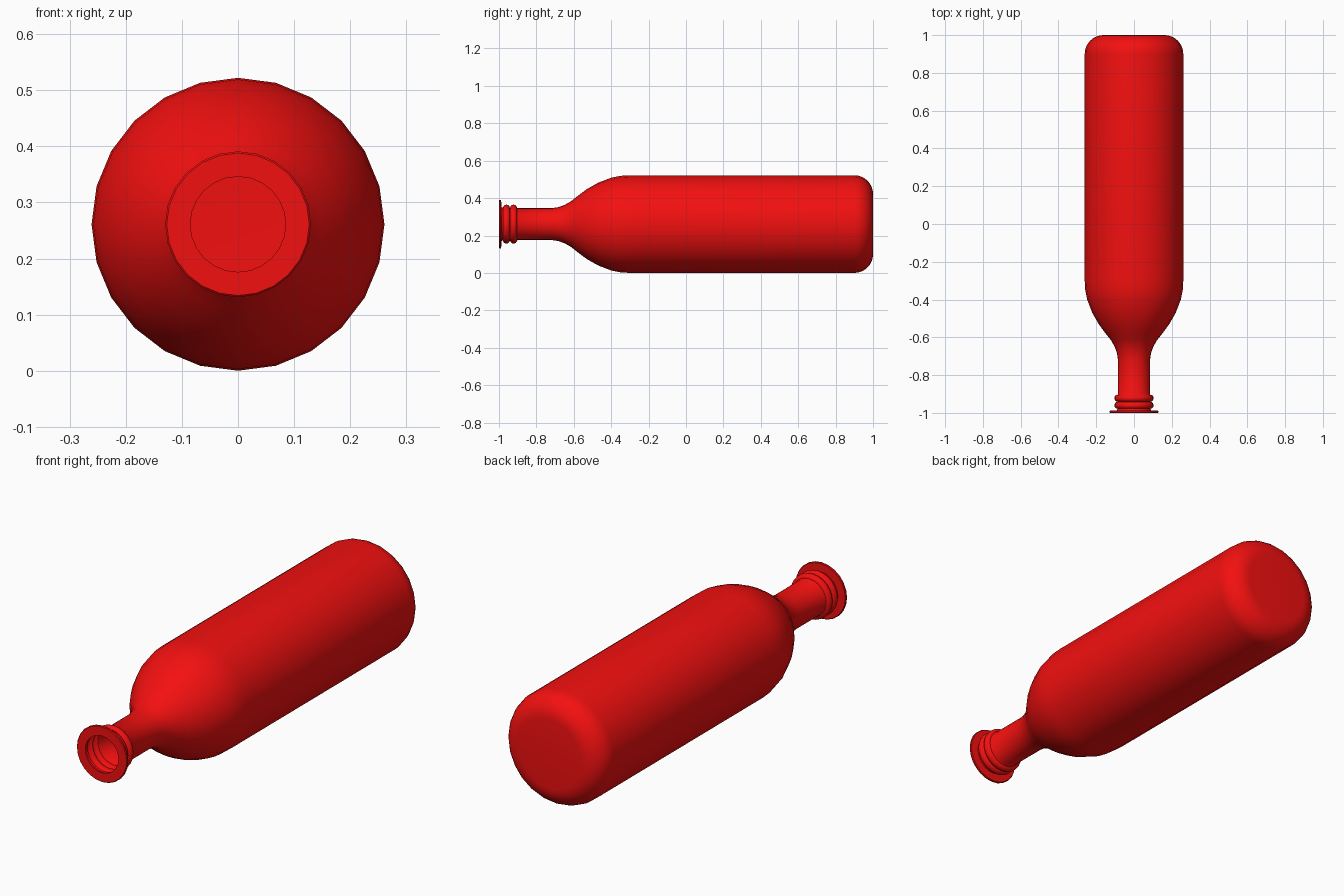
import bpy, bmesh, math

if "Cube" in bpy.data.objects:
    bpy.data.objects.remove(bpy.data.objects["Cube"])

SIDES = 24
R, NECK = 0.261, 0.085


def arc(cy, cr, ry, rr, a0, a1, n):
    """Points (y, radius) along an elliptical arc, angles in degrees."""
    pts = []
    for i in range(n + 1):
        a = math.radians(a0 + (a1 - a0) * i / n)
        pts.append((cy + ry * math.cos(a), cr + rr * math.sin(a)))
    return pts


# Open mouth and thin flat lip
profile = [(-1.0, NECK), (-1.0, 0.127), (-0.997, 0.13), (-0.991, 0.13),
           (-0.988, 0.127), (-0.987, 0.09)]
# Two rounded rings around the neck
for cy in (-0.96, -0.922):
    profile += arc(cy, 0.088, 0.018, 0.016, 180, 0, 8)
# Neck and flowing shoulder
profile += [(-0.90, NECK), (-0.72, NECK), (-0.685, 0.09), (-0.65, 0.102),
            (-0.615, 0.122), (-0.58, 0.15), (-0.53, 0.187), (-0.47, 0.221),
            (-0.40, 0.248), (-0.35, 0.258), (-0.30, R)]
# Body with rounded base corner
profile += arc(0.9, R - 0.1, 0.1, 0.1, 90, 0, 8)

# Revolve the profile around the y axis
bm = bmesh.new()
rings = []
for y, r in profile:
    ring = []
    for k in range(SIDES):
        a = 2 * math.pi * k / SIDES
        ring.append(bm.verts.new((r * math.cos(a), y, R + r * math.sin(a))))
    rings.append(ring)
for a, b in zip(rings, rings[1:]):
    for k in range(SIDES):
        j = (k + 1) % SIDES
        bm.faces.new((a[k], b[k], b[j], a[j]))
# Flat base
bm.faces.new(rings[-1][::-1])
bmesh.ops.remove_doubles(bm, verts=bm.verts, dist=1e-5)
bmesh.ops.recalc_face_normals(bm, faces=bm.faces)

mesh = bpy.data.meshes.new("bottle")
bm.to_mesh(mesh)
bm.free()
bottle = bpy.data.objects.new("bottle", mesh)
bpy.context.collection.objects.link(bottle)

# Red glass
red = bpy.data.materials.new("red_glass")
red.diffuse_color = (0.9, 0.005, 0.005, 1)
red.use_nodes = True
red.node_tree.nodes["Principled BSDF"].inputs["Base Color"].default_value = red.diffuse_color
mesh.materials.append(red)

bpy.context.view_layer.objects.active = bottle
bottle.select_set(True)
bpy.ops.object.shade_smooth_by_angle(angle=math.radians(40))
